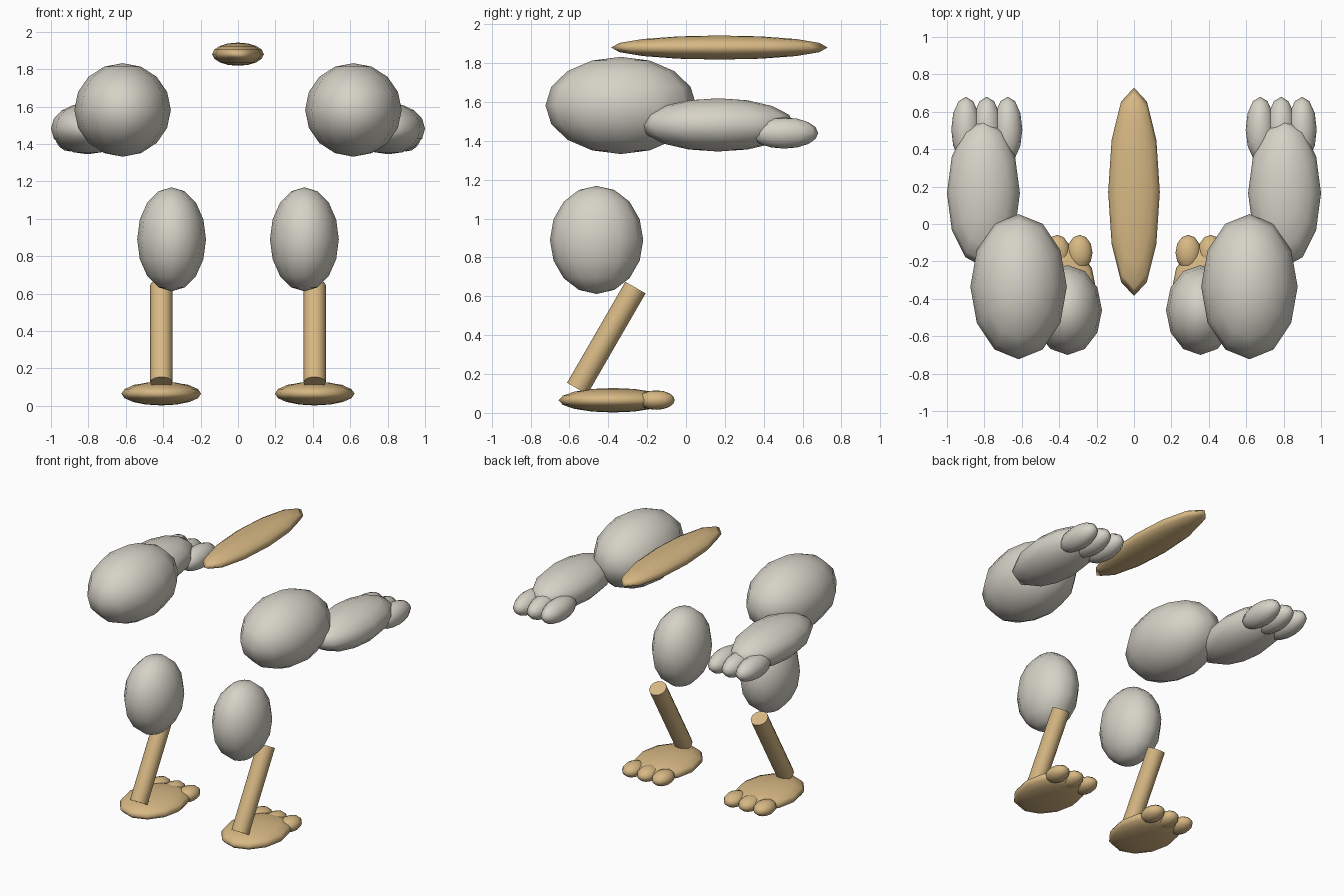
import bpy, math

if "Cube" in bpy.data.objects:
    bpy.data.objects.remove(bpy.data.objects["Cube"])


def material(name, rgb):
    m = bpy.data.materials.new(name)
    m.diffuse_color = (*rgb, 1)
    m.use_nodes = True
    m.node_tree.nodes["Principled BSDF"].inputs["Base Color"].default_value = m.diffuse_color
    return m


GREY = material("warm grey", (0.67, 0.645, 0.57))
TAN = material("tan", (0.68, 0.48, 0.23))


def finish(name, mat):
    ob = bpy.context.object
    ob.name = name
    ob.data.materials.append(mat)
    return ob


def ellipsoid(name, centre, radii, mat):
    bpy.ops.mesh.primitive_uv_sphere_add(segments=12, ring_count=8, radius=1, location=centre)
    ob = finish(name, mat)
    ob.scale = radii
    bpy.ops.object.transform_apply(location=False, rotation=False, scale=True)
    bpy.ops.object.shade_smooth()
    return ob


# long flat plate on top
ellipsoid("top_plate", (0, 0.172, 1.88), (0.138, 0.557, 0.062), TAN)

for side, s in (("left", -1), ("right", 1)):
    # arm: upper arm, forearm and three fingers
    ellipsoid(side + "_upper_arm", (s * 0.617, -0.335, 1.582), (0.258, 0.388, 0.25), GREY)
    ellipsoid(side + "_forearm", (s * 0.805, 0.165, 1.482), (0.195, 0.395, 0.137), GREY)
    for i in range(3):
        ellipsoid(f"{side}_finger_{i + 1}", (s * (0.787 + (i - 1) * 0.112), 0.505, 1.44),
                  (0.078, 0.175, 0.08), GREY)

    # leg: thigh and slanted shin
    ellipsoid(side + "_thigh", (s * 0.355, -0.46, 0.89), (0.184, 0.24, 0.278), GREY)
    bpy.ops.mesh.primitive_cylinder_add(vertices=12, radius=0.06, depth=0.6,
                                        location=(s * 0.41, -0.41, 0.385),
                                        rotation=(math.radians(-30), 0, 0))
    finish(side + "_shin", TAN)
    bpy.ops.object.shade_smooth_by_angle(angle=math.radians(40))

    # foot with three toes
    ellipsoid(side + "_foot", (s * 0.41, -0.375, 0.065), (0.213, 0.28, 0.063), TAN)
    for i in range(3):
        ellipsoid(f"{side}_toe_{i + 1}", (s * (0.41 + (i - 1) * 0.12), -0.153, 0.066),
                  (0.068, 0.095, 0.05), TAN)
